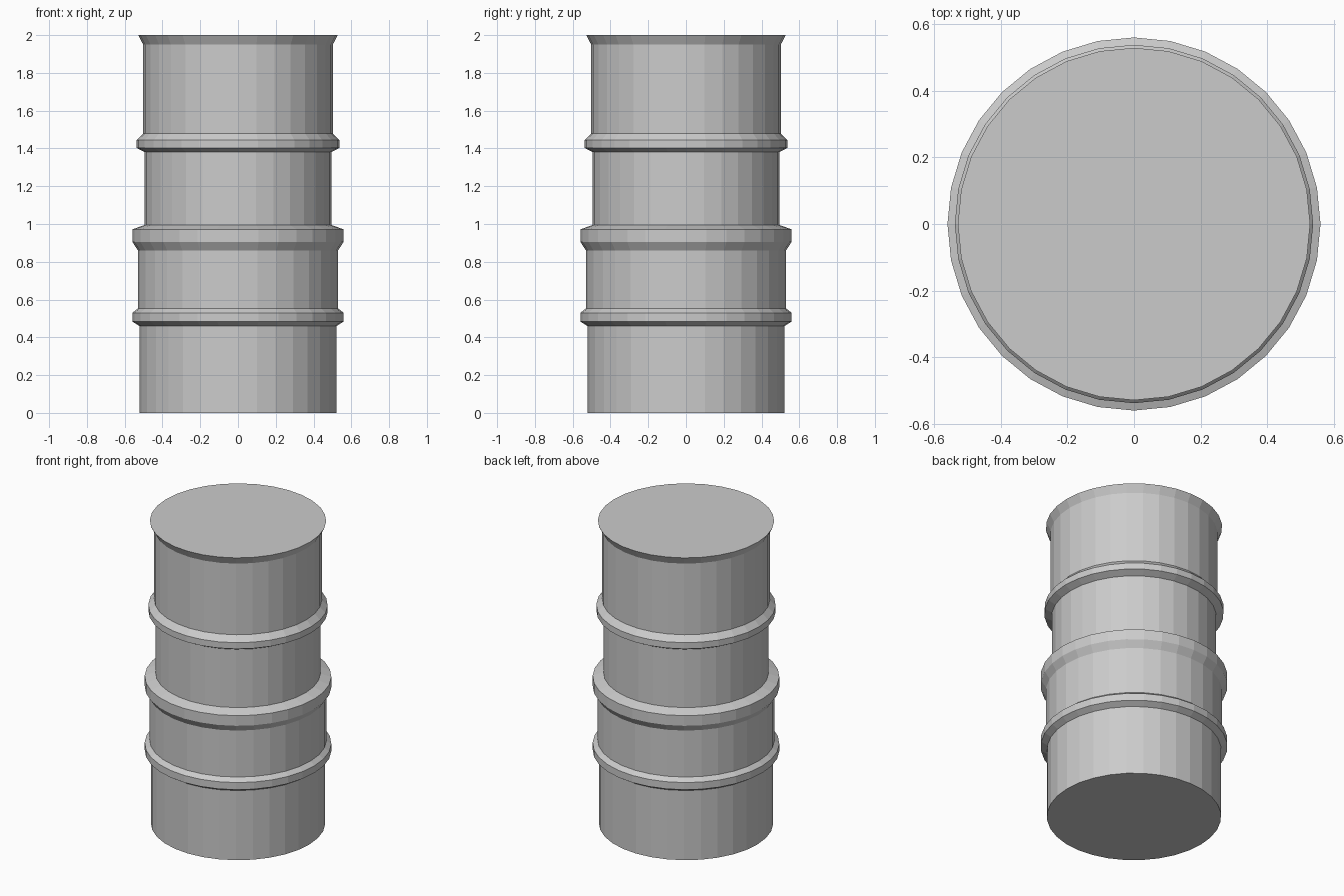
import bpy, bmesh
from math import cos, sin, pi

if "Cube" in bpy.data.objects:
    bpy.data.objects.remove(bpy.data.objects["Cube"])

SIDES = 32

# Side outline of the drum as (radius, height), bottom to top
PROFILE = [
    (0.522, 0.0), (0.522, 0.46),                                # base wall
    (0.559, 0.483), (0.559, 0.53), (0.53, 0.553),               # lower hoop
    (0.53, 0.86), (0.559, 0.905), (0.559, 0.972), (0.494, 0.995),  # middle hoop
    (0.494, 1.38), (0.537, 1.403), (0.537, 1.444), (0.502, 1.48),  # upper hoop
    (0.502, 1.95), (0.528, 2.0),                                # flared rim
]


def lathe(name, profile):
    bm = bmesh.new()
    rings = [[bm.verts.new((r * cos(2 * pi * i / SIDES), r * sin(2 * pi * i / SIDES), z))
              for i in range(SIDES)] for r, z in profile]
    for low, high in zip(rings, rings[1:]):
        for i in range(SIDES):
            j = (i + 1) % SIDES
            bm.faces.new((low[i], low[j], high[j], high[i]))
    # flat lid and bottom
    bm.faces.new(rings[-1])
    bm.faces.new(rings[0][::-1])
    mesh = bpy.data.meshes.new(name)
    bm.to_mesh(mesh)
    bm.free()
    obj = bpy.data.objects.new(name, mesh)
    bpy.context.collection.objects.link(obj)
    return obj


lathe("drum_body", PROFILE)
